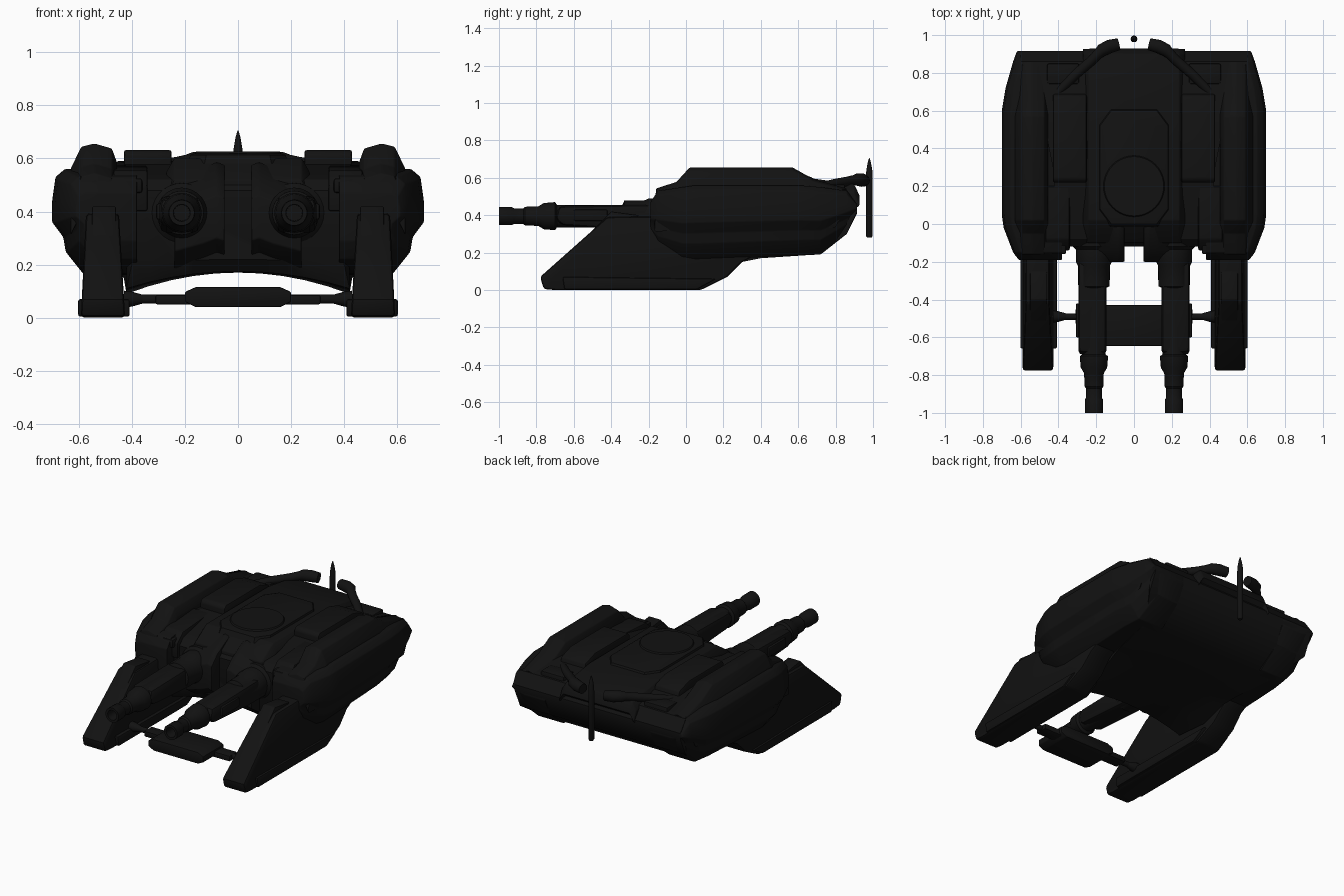
import bpy, bmesh, math
from mathutils import Vector

if "Cube" in bpy.data.objects:
    bpy.data.objects.remove(bpy.data.objects["Cube"])

mat = bpy.data.materials.new("dark_armour")
mat.diffuse_color = (0.006, 0.006, 0.006, 1)
mat.use_nodes = True
mat.node_tree.nodes["Principled BSDF"].inputs["Base Color"].default_value = mat.diffuse_color


def loft(name, rings, mirror=False, bevel=0.0):
    """Skin a list of equal-length point rings and cap both ends."""
    bm = bmesh.new()
    vs = [[bm.verts.new(p) for p in ring] for ring in rings]
    n = len(vs[0])
    for a, b in zip(vs, vs[1:]):
        for i in range(n):
            j = (i + 1) % n
            bm.faces.new((a[i], a[j], b[j], b[i]))
    bm.faces.new(vs[0])
    bm.faces.new(vs[-1])
    bmesh.ops.recalc_face_normals(bm, faces=bm.faces)
    if bevel:
        edges = [e for e in bm.edges if e.calc_face_angle(0) > math.radians(25)]
        bmesh.ops.bevel(bm, geom=edges, offset=bevel, segments=2, profile=0.5,
                        affect='EDGES', clamp_overlap=True)
    me = bpy.data.meshes.new(name)
    bm.to_mesh(me)
    bm.free()
    me.materials.append(mat)
    ob = bpy.data.objects.new(name, me)
    bpy.context.collection.objects.link(ob)
    if mirror:
        ob.modifiers.new("mirror", 'MIRROR').use_mirror_merge = False
    return ob


def prism(name, profile, stations, **kw):
    """Side profile (y, z) swept over stations (x, dz)."""
    return loft(name, [[(x, y, z + dz) for y, z in profile] for x, dz in stations], **kw)


def box(name, x, y, z, **kw):
    return prism(name, [(y[0], z[0]), (y[1], z[0]), (y[1], z[1]), (y[0], z[1])],
                 [(x[0], 0), (x[1], 0)], **kw)


def tube(name, pts, radii, sides=24, **kw):
    """Round section following a path with changing radius."""
    pts = [Vector(p) for p in pts]
    rings = []
    for i, p in enumerate(pts):
        t = pts[min(i + 1, len(pts) - 1)] - pts[max(i - 1, 0)]
        if "gun" in name:
            t = Vector((0, -1, 0))
        q = t.to_track_quat('Z', 'Y')
        rings.append([p + q @ Vector((radii[i] * math.cos(a), radii[i] * math.sin(a), 0))
                      for a in (math.tau * k / sides for k in range(sides))])
    return loft(name, rings, **kw)


# Central hull with arched belly: y, half width, top, belly centre, belly edge
hull = []
for y, w, zt, zc, ze in [(-.12, .40, .48, .22, .20), (-.08, .42, .52, .175, .11),
                         (.15, .42, .57, .17, .09), (.30, .43, .585, .17, .15),
                         (.40, .45, .59, .17, .17), (.70, .50, .57, .19, .19),
                         (.86, .60, .535, .30, .30), (.915, .60, .46, .42, .42)]:
    belly = [(w * t / 5, y, zc + (ze - zc) * (t / 5) ** 2) for t in range(-5, 6)]
    hull.append(belly + [(w, y, zt), (-w, y, zt)])
loft("hull", hull)

# Rounded side pods: y, outer x, bottom, top
shape = [(0, 0), (.62, 0), (.84, .22), (.87, .36), (1, .5), (1, .68), (.96, .92), (.85, 1), (0, 1)]
pod = []
for y, xo, zb, zt in [(-.19, .61, .29, .47), (-.15, .64, .22, .53), (-.02, .69, .165, .55),
                      (.05, .70, .16, .56), (.60, .70, .185, .56), (.72, .68, .19, .55),
                      (.86, .64, .30, .53), (.915, .62, .41, .46)]:
    pod.append([(.38 + u * (xo - .38), y, zb + v * (zt - zb)) for u, v in shape])
loft("side_pod", pod, mirror=True, bevel=.008)

# Raised rail along each pod
prism("pod_rail", [(-.17, .40), (-.16, .54), (-.05, .575), (.02, .652), (.57, .652),
                   (.68, .59), (.86, .54), (.80, .42)],
      [(.455, -.07), (.475, -.015), (.54, .004), (.59, -.008), (.63, -.09)],
      mirror=True, bevel=.006)

# Front prongs resting on the ground
leg = [(-.78, .07), (-.76, .005), (-.70, 0), (.08, 0), (.22, .07), (.30, .15), (.40, .20),
       (.30, .40), (-.42, .39)]
loft("front_prong", [[(.425 + .06 * z, y, z) for y, z in leg],
                     [(.592 - .05 * z, y, z) for y, z in leg]], mirror=True, bevel=.014)
# Wider foot strip along the prong base
prism("prong_foot", [(-.65, 0.004), (.06, 0.004), (.16, .06), (-.66, .07)],
      [(.408, 0), (.602, 0)], mirror=True, bevel=.008)
# Raised spine on the sloping prong face
prism("prong_spine", [(-.72, .10), (-.60, .10), (-.25, .40), (-.40, .42)],
      [(.46, 0), (.55, 0)], mirror=True, bevel=.006)

# Centre deck, gun cheeks and outer deck blocks
prism("centre_deck", [(-.10, .25), (-.10, .52), (.02, .60), (.65, .60), (.90, .565), (.93, .50), (.80, .40)],
      [(-.27, -.05), (-.24, 0), (.24, 0), (.27, -.05)], bevel=.006)
prism("gun_cheek", [(-.20, .30), (-.20, .46), (-.14, .52), (-.02, .585), (.10, .59), (.10, .22), (-.08, .22)],
      [(.05, -.01), (.08, 0), (.13, -.02), (.24, -.05)], mirror=True, bevel=.006)
prism("deck_block", [(.22, .52), (.22, .615), (.24, .632), (.58, .632), (.68, .60), (.70, .52)],
      [(.25, 0), (.43, 0)], mirror=True, bevel=.01)
prism("front_block", [(-.14, .40), (-.14, .50), (-.08, .555), (.20, .575), (.20, .45)],
      [(.34, 0), (.47, 0)], mirror=True, bevel=.01)
box("shoulder_lug", (.36, .44), (-.16, -.05), (.47, .525), mirror=True, bevel=.01)
box("rear_panel", (.29, .46), (.74, .85), (.50, .565), mirror=True, bevel=.01)

# Raised cap with round hatch
cap = [(-.12, .0), (.12, .0), (.18, .08), (.18, .52), (.12, .60), (-.12, .60), (-.18, .52), (-.18, .08)]
loft("deck_cap", [[(x * s, .3 + (y - .3) * s, z) for x, y in cap]
                  for s, z in ((1.05, .58), (1.0, .612), (.93, .618))])
tube("hatch_ring", [(0, .2, z) for z in (.58, .62, .627, .627, .621, .621)],
     [.165, .162, .157, .14, .134, .02], sides=40)

# Twin guns with stepped barrels and hollow muzzles
gun = [(.0, .115), (-.12, .112), (-.135, .095), (-.20, .095), (-.22, .085), (-.33, .083),
       (-.34, .06), (-.69, .06), (-.70, .075), (-.76, .07), (-.79, .052), (-.86, .05),
       (-.87, .042), (-.92, .042), (-.93, .048), (-1.0, .048), (-1.0, .032), (-.90, .030)]
tube("gun_barrel", [(.212, y, .395) for y, r in gun], [r for y, r in gun], sides=28, mirror=True)
prism("gun_sleeve", [(-.66, .345), (-.70, .38), (-.68, .45), (-.10, .46), (-.10, .32), (-.30, .32)],
      [(.145, 0), (.295, 0)], mirror=True, bevel=.03)
box("sleeve_lug", (.28, .308), (-.60, -.42), (.37, .43), mirror=True, bevel=.008)

# Cross bar and plate between the prongs
tube("cross_bar", [(-.45, -.49, .07), (.45, -.49, .07)], [.017, .017], sides=12)
box("bar_bracket", (-.31, .31), (-.53, -.45), (.05, .086), bevel=.006)
plate = [(-.20, .06), (-.16, .04), (.16, .04), (.20, .06), (.20, .097), (.16, .115), (-.16, .115), (-.20, .097)]
loft("cross_plate", [[(x, y, z) for x, z in plate] for y in (-.645, -.43)], bevel=.006)
for s in (-1, 1):
    tube("bar_collar", [(s * .36, -.49, .07), (s * .40, -.49, .07), (s * .43, -.49, .07)],
         [.017, .028, .032], sides=12)

# Curved exhaust pipes on the rear deck
tube("exhaust_pipe", [(.40, .70, .55), (.30, .80, .57), (.23, .86, .58), (.19, .90, .588),
                      (.17, .92, .59), (.13, .94, .588), (.08, .952, .585)],
     [.022, .025, .026, .027, .034, .036, .032], sides=16, mirror=True)

# Tail mast
tube("tail_mast", [(0, .98, z) for z in (.28, .29, .60, .64, .68, .705)],
     [.012, .018, .018, .016, .009, .002], sides=12)

# Smooth shading with crisp edges
for ob in bpy.context.collection.objects:
    ob.select_set(True)
    bpy.context.view_layer.objects.active = ob
bpy.ops.object.shade_smooth_by_angle(angle=math.radians(32))
